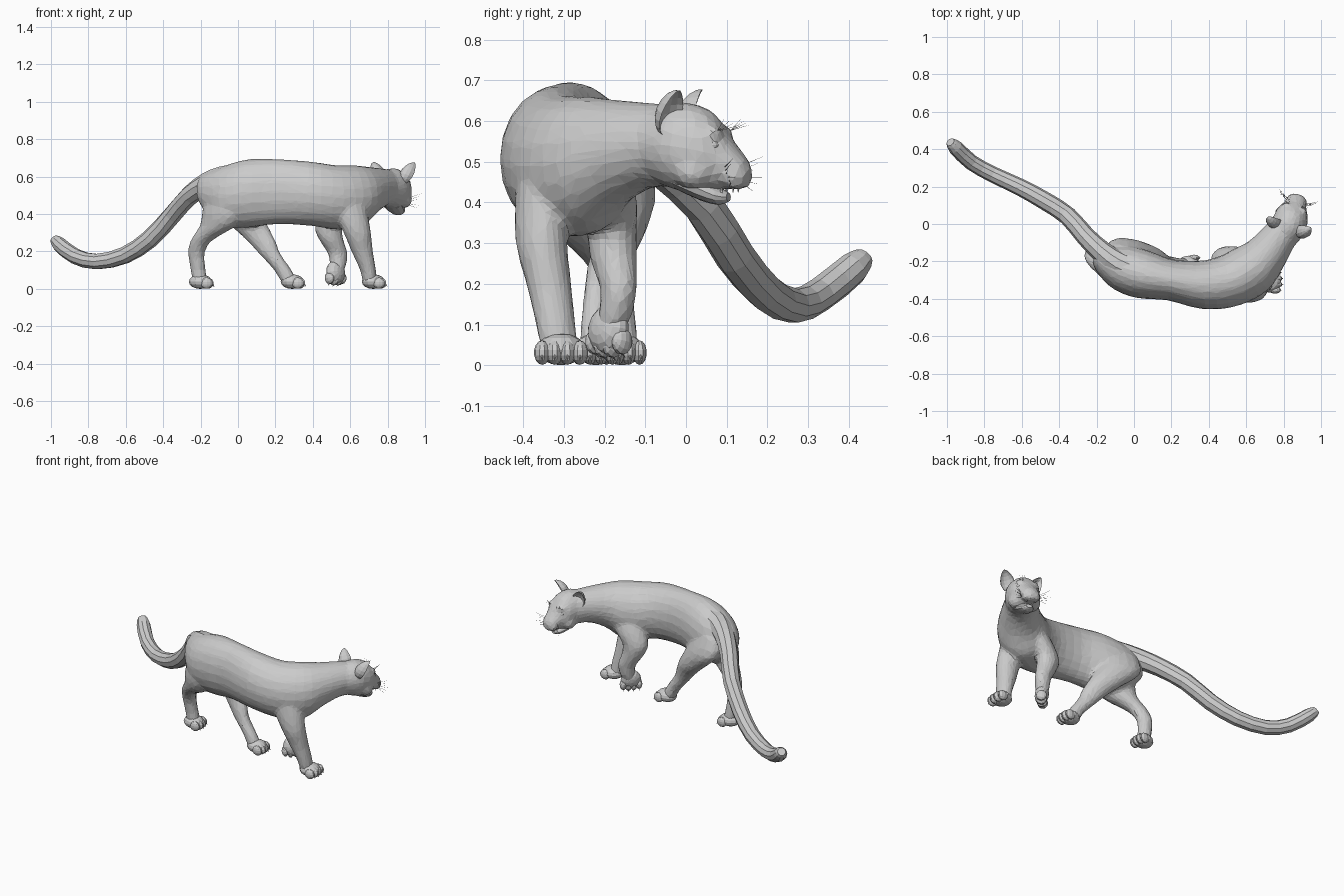
import bpy, bmesh, math
from mathutils import Vector, Matrix

if "Cube" in bpy.data.objects:
    bpy.data.objects.remove(bpy.data.objects["Cube"])

Z = Vector((0, 0, 1))


def finish(name, bm):
    bmesh.ops.recalc_face_normals(bm, faces=bm.faces)
    me = bpy.data.meshes.new(name)
    bm.to_mesh(me)
    bm.free()
    ob = bpy.data.objects.new(name, me)
    bpy.context.collection.objects.link(ob)
    return ob


def spline(rows, steps):
    """Catmull-Rom through rows of numbers."""
    out = []
    n = len(rows)
    for i in range(n - 1):
        p = [rows[max(0, min(n - 1, i + k))] for k in (-1, 0, 1, 2)]
        for s in range(steps):
            t = s / steps
            out.append([0.5 * (2 * b + (c - a) * t + (2 * a - 5 * b + 4 * c - d) * t * t
                               + (3 * b - a - 3 * c + d) * t ** 3) for a, b, c, d in zip(*p)])
    return out + [list(rows[-1])]


def loft(bm, rows, sides=16, steps=3, mode="path", yaw=0):
    """rows: x, y, z, half width, half height. mode: path, upright or level rings."""
    rows = spline(rows, steps)
    rings = []
    for i, r in enumerate(rows):
        t = Vector(rows[min(i + 1, len(rows) - 1)][:3]) - Vector(rows[max(i - 1, 0)][:3])
        if mode == "upright":
            t.z = 0
        t.normalize()
        if mode == "level":
            a = math.radians(yaw)
            u, v = Vector((math.cos(a), math.sin(a), 0)), Vector((-math.sin(a), math.cos(a), 0))
        else:
            u = t.cross(Z).normalized()
            v = u.cross(t)
        ring = []
        for k in range(sides):
            a = 2 * math.pi * k / sides
            ring.append(bm.verts.new(Vector(r[:3]) + u * math.cos(a) * r[3] + v * math.sin(a) * r[4]))
        rings.append(ring)
    for a, b in zip(rings, rings[1:]):
        for k in range(sides):
            j = (k + 1) % sides
            bm.faces.new((a[k], a[j], b[j], b[k]))
    bm.faces.new(rings[0])
    bm.faces.new(rings[-1])


def blob(bm, loc, radii, frame=Matrix(), seg=12):
    m = frame @ Matrix.Translation(loc) @ Matrix.Diagonal((*radii, 1))
    return bmesh.ops.create_uvsphere(bm, u_segments=seg, v_segments=seg // 2 + 2, radius=1, matrix=m)["verts"]


def spike(bm, a, b, r, sides=5):
    d = Vector(b) - Vector(a)
    m = Matrix.Translation((Vector(a) + Vector(b)) / 2) @ d.to_track_quat('Z', 'Y').to_matrix().to_4x4()
    bmesh.ops.create_cone(bm, cap_ends=True, segments=sides, radius1=r, radius2=r * 0.15,
                          depth=d.length, matrix=m)


def head(r, t, z):
    """Head frame: r to the animal's right, t forward."""
    return Vector((0.83 + 0.95 * r + 0.31 * t, -0.31 * r + 0.95 * t, z))


# Skin: trunk, neck, skull and legs fused into one surface
bm = bmesh.new()
loft(bm, [(-.2, -.165, .53, .045, .07), (-.15, -.195, .51, .085, .115), (-.06, -.235, .498, .125, .165),
          (.05, -.27, .51, .13, .183), (.2, -.3, .52, .11, .175), (.38, -.325, .51, .132, .172),
          (.52, -.3, .49, .142, .172), (.63, -.24, .492, .142, .168), (.70, -.17, .522, .118, .13),
          (.76, -.09, .54, .1, .105), (.81, -.02, .538, .088, .1)], 20, 3, "upright")
skull = [(-.11, .54, .06, .07), (-.03, .538, .092, .108), (.03, .532, .092, .108), (.07, .522, .083, .098),
         (.102, .505, .064, .073), (.132, .484, .053, .053), (.153, .472, .044, .04), (.167, .468, .022, .022)]
loft(bm, [(*head(0, t, z), w, h) for t, z, w, h in skull], 18, 3, "upright")
legs = [
    # right hind
    (-30, [(-.06, -.26, .56, .09, .06), (-.075, -.275, .43, .125, .075), (-.105, -.26, .34, .108, .064),
           (-.195, -.205, .26, .062, .046), (-.222, -.173, .19, .046, .04),
           (-.213, -.16, .1, .041, .038), (-.2, -.157, .03, .04, .042)]),
    # left hind
    (-22, [(-.04, -.18, .54, .11, .06), (-.015, -.152, .43, .13, .068), (.075, -.165, .32, .1, .056),
           (.13, -.19, .25, .078, .046), (.168, -.207, .19, .06, .04),
           (.24, -.22, .1, .048, .038), (.275, -.222, .035, .045, .042)]),
    # right front
    (10, [(.57, -.32, .6, .07, .05), (.58, -.34, .52, .09, .06), (.6, -.352, .42, .092, .066),
          (.638, -.355, .3, .074, .064), (.664, -.337, .2, .058, .056), (.695, -.32, .1, .043, .05),
          (.705, -.31, .035, .04, .048)]),
    # left front
    (18, [(.58, -.21, .52, .08, .06), (.53, -.183, .42, .092, .058), (.485, -.182, .33, .078, .06),
          (.5, -.178, .26, .066, .057), (.533, -.166, .19, .054, .045),
          (.535, -.172, .13, .045, .042), (.525, -.187, .08, .035, .035)]),
]
for yaw, rows in legs:
    loft(bm, rows, 14, 3, "level", yaw)
# Cheeks, brows and whisker pads
for s in (-1, 1):
    blob(bm, head(s * .052, .035, .478), (.042, .05, .047))
    blob(bm, head(s * .042, .085, .57), (.03, .024, .018))
    blob(bm, head(s * .026, .132, .462), (.03, .032, .03))
body = finish("body", bm)
m = body.modifiers.new("fuse", 'REMESH')
m.mode = 'VOXEL'
m.voxel_size = 0.011
m = body.modifiers.new("soften", 'SMOOTH')
m.factor = 0.5
m.iterations = 7
m = body.modifiers.new("facets", 'DECIMATE')
m.ratio = 0.1

# Tail
bm = bmesh.new()
loft(bm, [(.02, -.255, .605, .075, .07), (-.08, -.215, .59, .07, .068), (-.165, -.155, .562, .06, .06),
          (-.257, -.068, .5, .053, .053), (-.353, .042, .393, .05, .05), (-.47, .12, .268, .049, .049),
          (-.605, .195, .18, .046, .046), (-.755, .265, .146, .043, .043), (-.87, .33, .174, .042, .042),
          (-.955, .41, .238, .04, .04), (-.982, .438, .268, .024, .024)], 10, 2)
finish("tail", bm)

# Paws with four toes and claws
paws = {"right_hind_paw": ((-.197, -.157, .037), 5, 0), "left_hind_paw": ((.294, -.222, .037), 0, 0),
        "right_front_paw": ((.728, -.307, .037), 0, 0), "left_front_paw": ((.522, -.19, .085), -45, 78)}
for name, (loc, yaw, pitch) in paws.items():
    bm = bmesh.new()
    k = 1.0 if "front" in name else 0.88
    f = (Matrix.Translation(loc) @ Matrix.Rotation(math.radians(yaw), 4, 'Z')
         @ Matrix.Rotation(math.radians(pitch), 4, 'Y'))
    blob(bm, (-.004, 0, .002), (.062, .06 * k, .039), f)
    for i in range(4):
        y = (i - 1.5) * .031 * k
        x = .038 - abs(i - 1.5) * .008
        blob(bm, (x, y, -.006), (.033, .02 * k, .03), f, 10)
        spike(bm, f @ Vector((x + .026, y, -.01)), f @ Vector((x + .036, y, -.024)), .004)
    finish(name, bm)

# Ears: deep cups, tapered and leaning outward
for s, name in ((1, "right_ear"), (-1, "left_ear")):
    bm = bmesh.new()
    for v in blob(bm, (0, 0, 0), (.043, .05, .064), seg=14):
        if v.co.y > 0:
            v.co.y *= -0.65
        v.co.x *= 1 - 5 * max(v.co.z, 0)
        v.co.y += v.co.z * .25
    face = Matrix.Rotation(math.radians(-18 - s * 24), 4, 'Z')
    lean = Matrix.Rotation(math.radians(s * 20), 4, 'Y')
    bm.transform(Matrix.Translation(head(s * .089, -.002, .618)) @ lean @ face)
    finish(name, bm)

# Lower jaw
bm = bmesh.new()
loft(bm, [(*head(0, t, z), w, h) for t, z, w, h in
          ((-.02, .465, .06, .035), (.04, .438, .053, .034), (.085, .417, .038, .023), (.11, .413, .018, .011))],
     12, 2, "upright")
finish("lower_jaw", bm)

# Teeth
bm = bmesh.new()
for s in (-1, 1):
    spike(bm, head(s * .022, .13, .447), head(s * .021, .128, .424), .005)
    spike(bm, head(s * .019, .096, .42), head(s * .018, .1, .442), .005)
finish("teeth", bm)

# Nose
bm = bmesh.new()
turn = Matrix.Translation(head(0, .154, .482)) @ Matrix.Rotation(math.radians(-18), 4, 'Z')
blob(bm, (0, 0, 0), (.019, .012, .012), turn)
finish("nose", bm)

# Eyes
for s, name in ((1, "right_eye"), (-1, "left_eye")):
    bm = bmesh.new()
    blob(bm, head(s * .053, .087, .541), (.015, .015, .013))
    finish(name, bm)

# Whiskers and brow hairs
bm = bmesh.new()
for s in (-1, 1):
    for i in range(6):
        z = .448 + .007 * i
        spike(bm, head(s * .045, .13 - .004 * i, z),
              head(s * (.1 + .006 * (i % 3)), .14 + .012 * (i % 3), z - .02 + .01 * i), .0014, 3)
    for i in range(4):
        spike(bm, head(s * (.036 + .005 * i), .098, .575),
              head(s * (.04 + .009 * i), .15 - .01 * i, .59 + .005 * i), .0012, 3)
finish("whiskers", bm)
